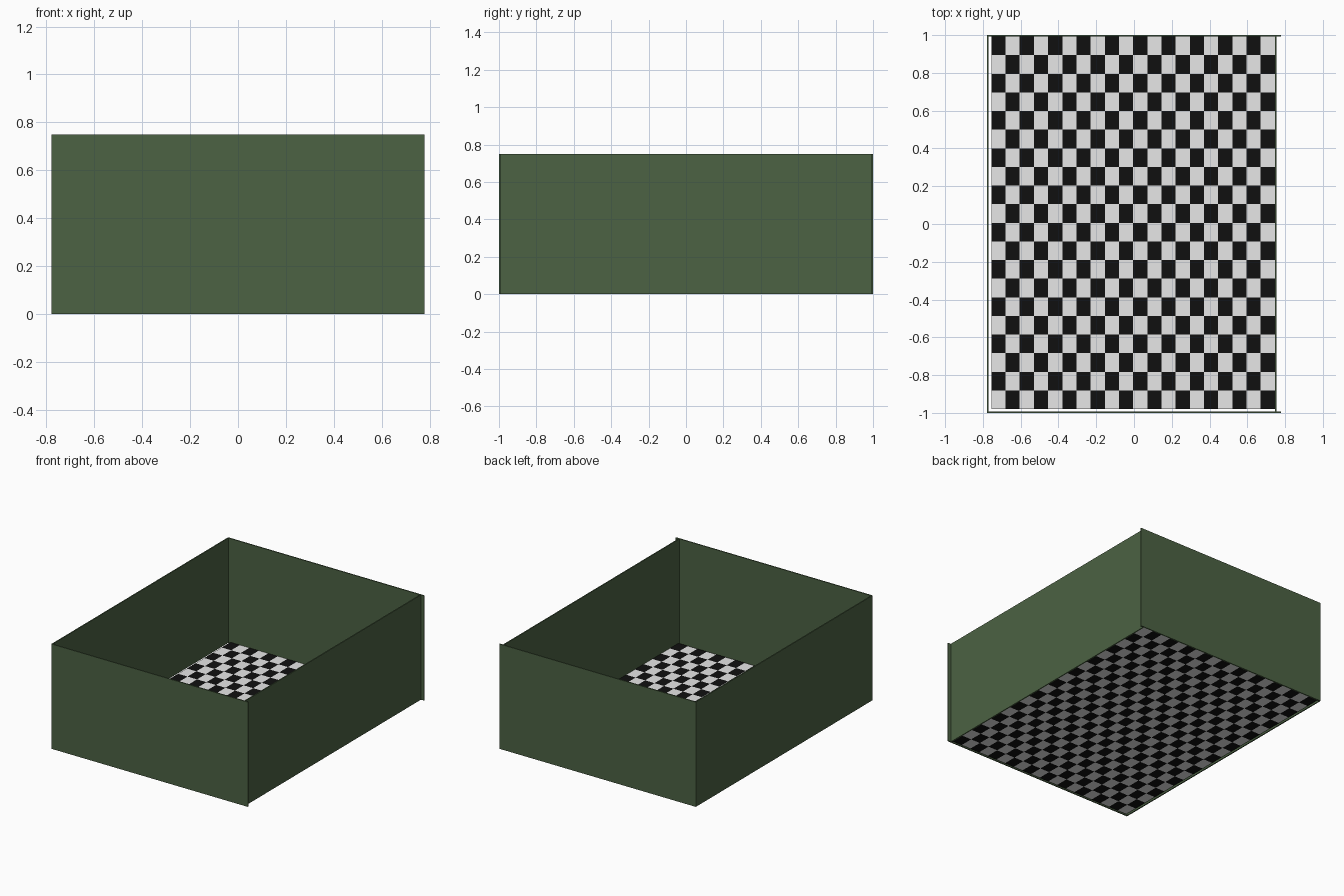
import bpy, bmesh

if "Cube" in bpy.data.objects:
    bpy.data.objects.remove(bpy.data.objects["Cube"])


def material(name, rgb):
    m = bpy.data.materials.new(name)
    m.diffuse_color = (*rgb, 1)
    m.use_nodes = True
    m.node_tree.nodes["Principled BSDF"].inputs["Base Color"].default_value = m.diffuse_color
    return m


GREEN = material("dark green", (0.072, 0.122, 0.056))
WHITE = material("white tile", (0.8, 0.8, 0.8))
BLACK = material("black tile", (0.005, 0.005, 0.005))


def new_object(name, bm, mats):
    me = bpy.data.meshes.new(name)
    bm.to_mesh(me)
    bm.free()
    for m in mats:
        me.materials.append(m)
    ob = bpy.data.objects.new(name, me)
    bpy.context.collection.objects.link(ob)
    return ob


def wall(name, x0, x1, y0, y1, height=0.75):
    bm = bmesh.new()
    bmesh.ops.create_cube(bm, size=1)
    for v in bm.verts:
        v.co.x = x1 if v.co.x > 0 else x0
        v.co.y = y1 if v.co.y > 0 else y0
        v.co.z = height if v.co.z > 0 else 0
    return new_object(name, bm, [GREEN])


# Four thin walls; front and back run a little past the right wall
T = 0.008
wall("front_wall", -0.778, 0.778, -1.0, -1.0 + T)
wall("back_wall", -0.778, 0.778, 1.0 - T, 1.0)
wall("left_wall", -0.778, -0.778 + T, -1.0 + T, 1.0 - T)
wall("right_wall", 0.746, 0.746 + T, -1.0 + T, 1.0 - T)

# Checkered floor, 20 by 20 tiles, back left tile black
N = 20
X0, X1, Y0, Y1 = -0.755, 0.746, -0.98, 0.992
bm = bmesh.new()
bmesh.ops.create_grid(bm, x_segments=N, y_segments=N, size=N / 2)
for f in bm.faces:
    c = f.calc_center_median()
    col, row = int(c.x + N / 2), int(N / 2 - c.y)
    f.material_index = 1 if (col + row) % 2 == 0 else 0
for v in bm.verts:
    v.co.x = X0 + (v.co.x / N + 0.5) * (X1 - X0)
    v.co.y = Y0 + (v.co.y / N + 0.5) * (Y1 - Y0)
    v.co.z = 0.008
floor = new_object("checkered_floor", bm, [WHITE, BLACK])
solid = floor.modifiers.new("thickness", "SOLIDIFY")
solid.thickness = 0.008
solid.offset = -1
